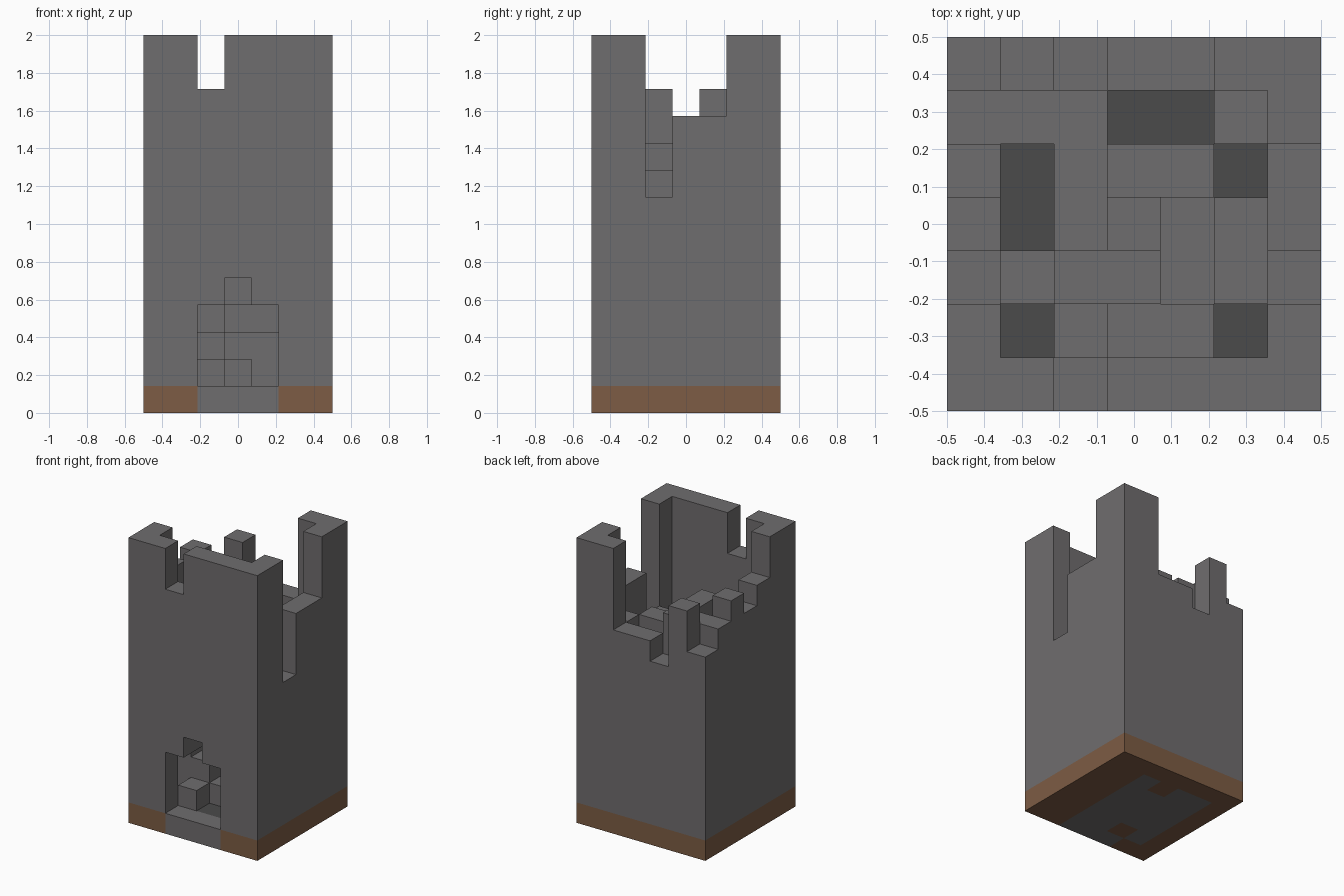
import bpy
import bmesh
import math
from mathutils import Vector

cube = bpy.data.objects.get("Cube")
if cube:
    bpy.data.objects.remove(cube, do_unlink=True)

COUNT = 7              # blocks along each side
SIZE = 1 / COUNT       # edge length of one block


def make_material(name, color):
    mat = bpy.data.materials.new(name)
    mat.use_nodes = True
    mat.diffuse_color = (*color, 1)
    mat.node_tree.nodes["Principled BSDF"].inputs["Base Color"].default_value = (*color, 1)
    return mat


stone = make_material("grey_stone", (0.159, 0.153, 0.156))
shade = make_material("dark_stone", (0.069, 0.069, 0.069))
earth = make_material("brown_earth", (0.205, 0.107, 0.058))

# Every block of the tower, mapped to the part it belongs to
blocks = {}


def fill(part, xs, ys, zs):
    for x in xs:
        for y in ys:
            for z in zs:
                blocks[x, y, z] = part


def carve(xs, ys, zs):
    for x in xs:
        for y in ys:
            for z in zs:
                blocks.pop((x, y, z), None)


# Ground slab with the stone path that leads in through the door
side = range(COUNT)
fill("ground", side, side, [0])
fill("path", range(2, 5), [0], [0])
fill("path", range(1, 5), range(1, 6), [0])
fill("ground", [2], [1], [0])
fill("ground", [3], [5], [0])

# Outer walls with their broken tops
front_tops = [14, 14, 12, 14, 14, 14, 14]
back_tops = [10, 12, 9, 10, 10, 14, 14]
left_tops = [14, 14, 12, 11, 12, 11, 10]
right_tops = [14, 14, 8, 11, 11, 14, 14]
for n in side:
    fill("front_wall", [n], [0], range(1, front_tops[n]))
    fill("back_wall", [n], [6], range(1, back_tops[n]))
for n in range(1, 6):
    fill("right_side_wall", [0], [n], range(1, left_tops[n]))
    fill("left_side_wall", [6], [n], range(1, right_tops[n]))

# Winding stairs inside, each step given as columns, rows and top
steps = [
    ([2], [1], 7),
    ([3, 4], [1], 8),
    ([5], [2, 3], 9),
    ([3, 4], [4], 10),
    ([1, 2], [5], 11),
    ([2], [3, 4], 11),
    ([5], [5], 10),
    ([3], [3], 9),
    ([4], [2, 3], 7),
    ([2, 3], [2], 10),
    ([1], [2], 9),
]
for xs, ys, top in steps:
    fill("stairs", xs, ys, range(1, top))

# Doorway and the small room behind it
carve(range(2, 5), range(3), range(1, 4))
carve([3], [0, 1], [4])
carve([3, 4], [3], [3])
fill("entry_steps", [2], [1], [1])
fill("entry_steps", [3], [2], [1])
fill("entry_steps", [2], [2], [1, 2])

DIRECTIONS = [Vector(d) for d in ((1, 0, 0), (-1, 0, 0), (0, 1, 0),
                                  (0, -1, 0), (0, 0, 1), (0, 0, -1))]


def block_face(bm, cell, normal):
    """Add the outward square of one block."""
    center = Vector(cell) + Vector((0.5, 0.5, 0.5)) + normal / 2
    u = Vector((normal.y, normal.z, normal.x)) / 2
    v = normal.cross(u)
    corners = [center - u - v, center + u - v, center + u + v, center - u + v]
    offset = Vector((COUNT / 2, COUNT / 2, 0))
    return bm.faces.new([bm.verts.new((c - offset) * SIZE) for c in corners])


def build_part(part, base):
    """Skin the exposed sides of a part and merge them into large flat faces."""
    bm = bmesh.new()
    for cell, owner in blocks.items():
        if owner != part:
            continue
        for normal in DIRECTIONS:
            beside = tuple(int(a + b) for a, b in zip(cell, normal))
            if beside in blocks:
                continue
            face = block_face(bm, cell, normal)
            # Pit floors inside the walls are dark
            inside = 0 < cell[0] < 6 and 0 < cell[1] < 6
            if normal.z > 0 and cell[2] == 0 and inside:
                face.material_index = 1
    bmesh.ops.remove_doubles(bm, verts=bm.verts, dist=SIZE / 100)
    bmesh.ops.dissolve_limit(bm, angle_limit=math.radians(1), verts=bm.verts,
                             edges=bm.edges, delimit={'MATERIAL'})
    mesh = bpy.data.meshes.new(part)
    bm.to_mesh(mesh)
    bm.free()
    mesh.materials.append(base)
    mesh.materials.append(shade)
    obj = bpy.data.objects.new(part, mesh)
    bpy.context.collection.objects.link(obj)


for part in sorted(set(blocks.values())):
    build_part(part, earth if part == "ground" else stone)
